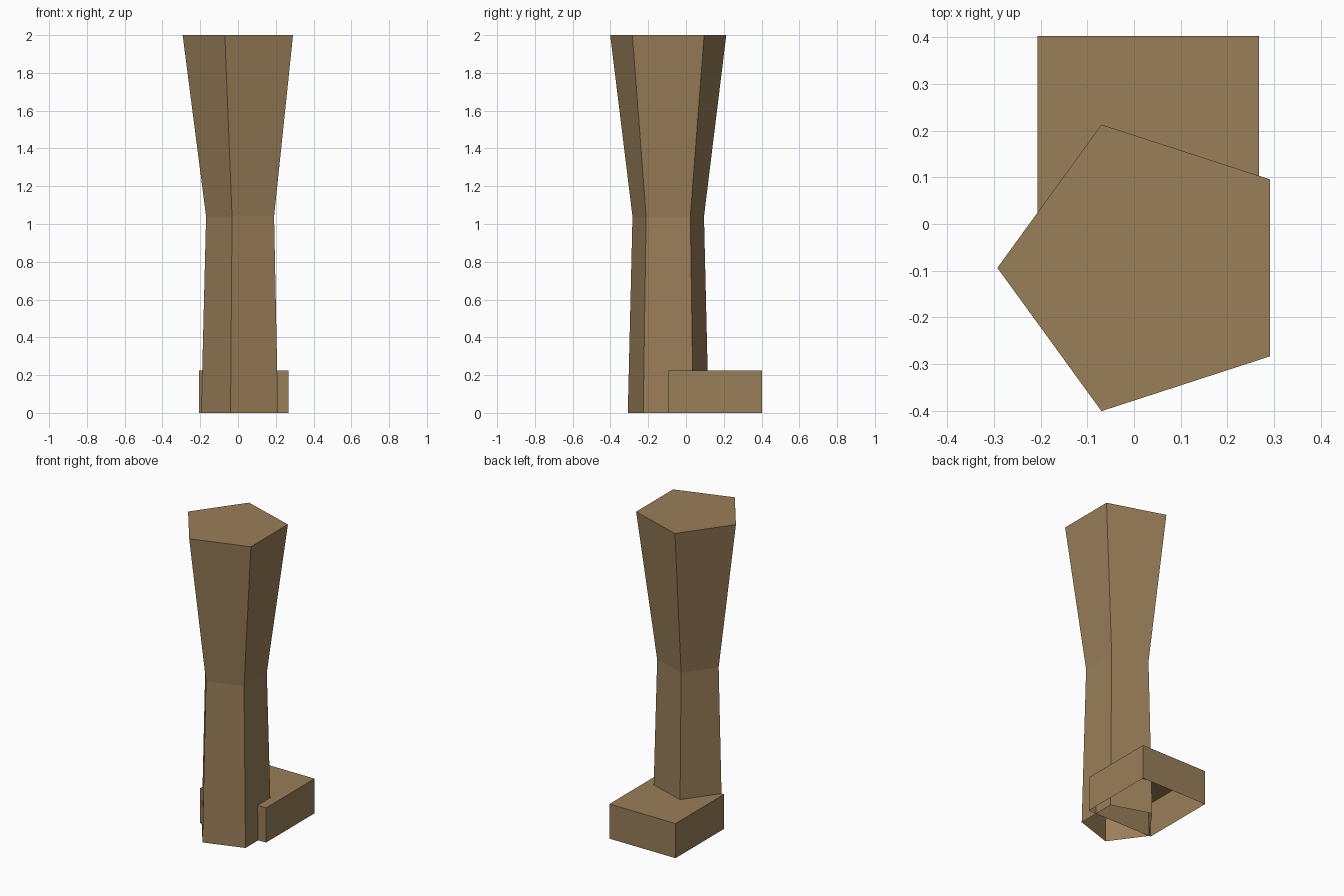
import bpy, bmesh
from math import sin, cos, pi

if "Cube" in bpy.data.objects:
    bpy.data.objects.remove(bpy.data.objects["Cube"])

mat = bpy.data.materials.new("tan")
mat.diffuse_color = (0.32, 0.21, 0.10, 1)
mat.use_nodes = True
mat.node_tree.nodes["Principled BSDF"].inputs["Base Color"].default_value = mat.diffuse_color


def loft(name, rings):
    """Skin stacked rings, cap the top, leave the underside open."""
    bm = bmesh.new()
    rows = [[bm.verts.new(p) for p in ring] for ring in rings]
    n = len(rows[0])
    for low, high in zip(rows, rows[1:]):
        for i in range(n):
            j = (i + 1) % n
            bm.faces.new((low[i], low[j], high[j], high[i]))
    bm.faces.new(rows[-1])
    mesh = bpy.data.meshes.new(name)
    bm.to_mesh(mesh)
    bm.free()
    mesh.materials.append(mat)
    obj = bpy.data.objects.new(name, mesh)
    bpy.context.collection.objects.link(obj)
    return obj


def pentagon(r, z, cx=0.03, cy=-0.094):
    # one corner points towards -x
    return [(cx + r * cos(pi + k * 2 * pi / 5),
             cy + r * sin(pi + k * 2 * pi / 5), z) for k in range(5)]


def rectangle(x0, x1, y0, y1, z):
    return [(x0, y0, z), (x1, y0, z), (x1, y1, z), (x0, y1, z)]


# Five-sided leg: narrow waist, flared top
loft("leg", [pentagon(r, z) for r, z in ((0.225, 0), (0.199, 1.04), (0.323, 2))])

# Block foot reaching towards the back
loft("foot", [rectangle(-0.207, 0.268, -0.095, 0.403, z) for z in (0, 0.225)])
